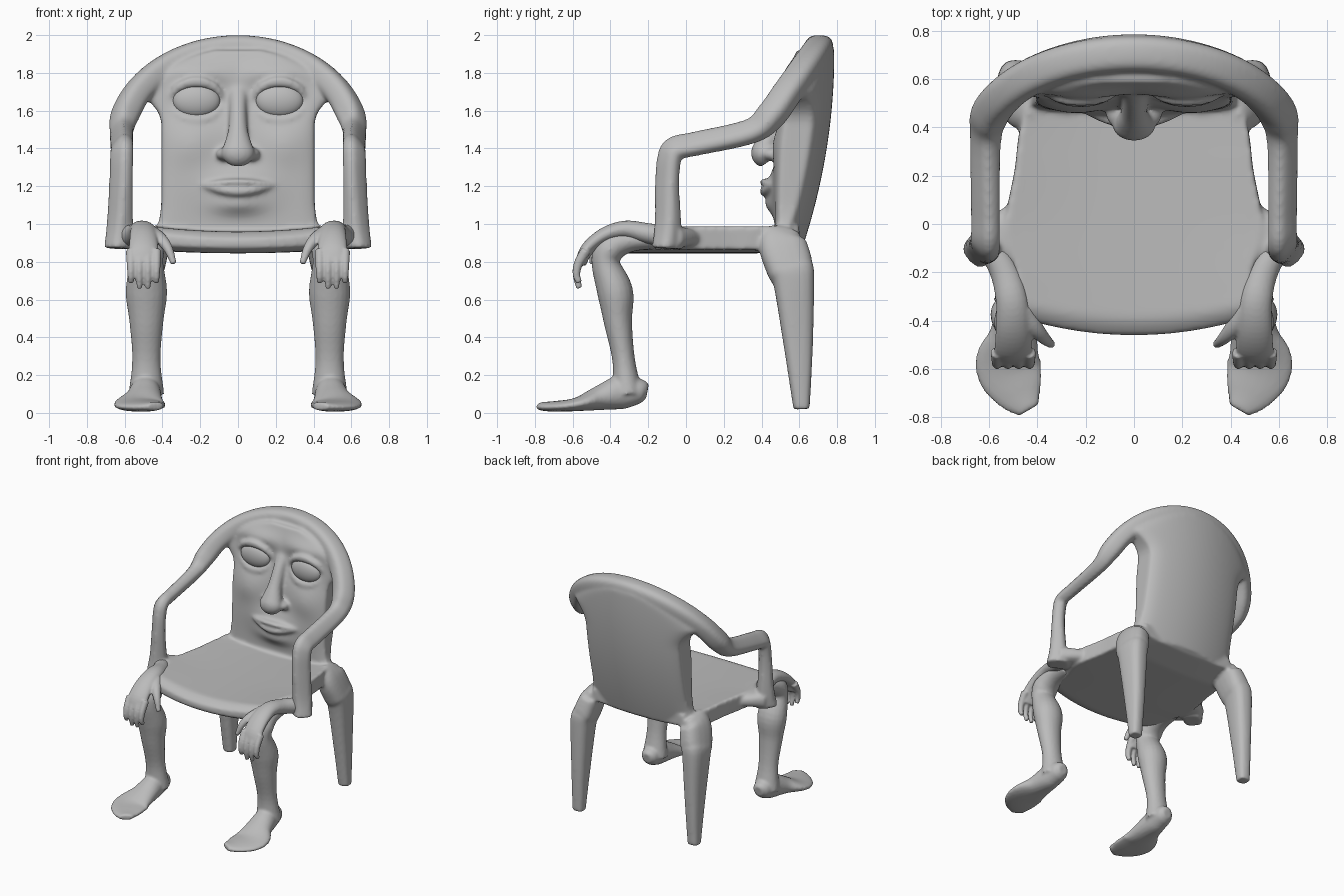
import bpy, bmesh, math
from math import sin, cos, pi
from mathutils import Vector, Matrix

if "Cube" in bpy.data.objects:
    bpy.data.objects.remove(bpy.data.objects["Cube"])

shade = (.5, .5, .5, 1)
grey = bpy.data.materials.new("soft_grey")
grey.use_nodes = True
grey.diffuse_color = shade
grey.node_tree.nodes["Principled BSDF"].inputs["Base Color"].default_value = shade


def bump(x, z, cx, cz, sx, sz):
    return math.exp(-((x - cx) / sx) ** 2 - ((z - cz) / sz) ** 2)


def taper(points, start, end):
    """Add evenly changing half width and half thickness to path points."""
    last = len(points) - 1
    return [(*point, *Vector(start).lerp(Vector(end), i / last)) for i, point in enumerate(points)]


def smooth_path(points, steps=5):
    """Catmull-Rom curve through the points, radii included."""
    p = [Vector(point) for point in points]
    p = [2 * p[0] - p[1]] + p + [2 * p[-1] - p[-2]]
    path = []
    for a, b, c, d in zip(p, p[1:], p[2:], p[3:]):
        for k in range(steps):
            t = k / steps
            path.append(b + (c - a) * t / 2 + (a - 2.5 * b + 2 * c - d / 2) * t ** 2
                        + (3 * b - a - 3 * c + d) * t ** 3 / 2)
    return path + [p[-2]]


def tube(bm, points, side=1, power=1, sides=20):
    """Smooth loft; each point is x, y, z, half width, half thickness."""
    path = smooth_path(points)
    centres = [Vector(q[:3]) for q in path]
    across, rings = None, []
    for i, (centre, q) in enumerate(zip(centres, path)):
        tangent = (centres[min(i + 1, len(path) - 1)] - centres[max(i - 1, 0)]).normalized()
        if across is None:
            across = Vector((0, 1, 0)) if abs(tangent.x) > .8 else Vector((1, 0, 0))
        across = (across - tangent * across.dot(tangent)).normalized()
        other = tangent.cross(across)
        ring = []
        for k in range(sides):
            angle = math.tau * k / sides
            c, s = (math.copysign(abs(v) ** power, v) for v in (cos(angle), sin(angle)))
            v = centre + across * c * q[3] + other * s * q[4]
            ring.append(bm.verts.new((v.x * side, v.y, v.z)))
        rings.append(ring)
    for lower, upper in zip(rings, rings[1:]):
        for k in range(sides):
            n = (k + 1) % sides
            bm.faces.new((lower[k], lower[n], upper[n], upper[k]))
    bm.faces.new(rings[0])
    bm.faces.new(rings[-1])


def ball(bm, centre, size):
    matrix = Matrix.Translation(centre) @ Matrix.Diagonal((*size, 1))
    bmesh.ops.create_uvsphere(bm, u_segments=32, v_segments=20, radius=1, matrix=matrix)


def slab(bm, rows, cols, shape):
    """Closed two-sided sheet; shape(u, v) gives the two surface points."""
    grid = [[[bm.verts.new(q) for q in shape(2 * i / cols - 1, j / rows)]
             for i in range(cols + 1)] for j in range(rows + 1)]
    for lower, upper in zip(grid, grid[1:]):
        for i in range(cols):
            for k in (0, 1):
                bm.faces.new((lower[i][k], lower[i + 1][k], upper[i + 1][k], upper[i][k]))
    edge = (grid[0][:-1] + [row[-1] for row in grid[:-1]]
            + grid[-1][:0:-1] + [row[0] for row in grid[:0:-1]])
    for a, b in zip(edge, edge[1:] + edge[:1]):
        bm.faces.new((a[0], b[0], b[1], a[1]))


def finish(bm, name, voxel=None, relax=4):
    """Make the object; with a voxel size its overlapping parts fuse into one skin."""
    bmesh.ops.recalc_face_normals(bm, faces=bm.faces)
    mesh = bpy.data.meshes.new(name)
    bm.to_mesh(mesh)
    bm.free()
    mesh.materials.append(grey)
    mesh.shade_smooth()
    part = bpy.data.objects.new(name, mesh)
    bpy.context.collection.objects.link(part)
    if voxel:
        fuse = part.modifiers.new("fuse", "REMESH")
        fuse.mode, fuse.voxel_size, fuse.use_smooth_shade = "VOXEL", voxel, True
        soften = part.modifiers.new("soften", "SMOOTH")
        soften.factor, soften.iterations = .5, relax


ARCH_BASE, ARCH_WIDTH, ARCH_HEIGHT = 1.45, .62, .48


def back_shape(u, v):
    """Backrest: straight sides opening into the arch, with a face on its front."""
    z = .9 + 1.02 * v
    arch = ARCH_WIDTH * math.sqrt(1 - max(0, (z - ARCH_BASE) / ARCH_HEIGHT) ** 2)
    blend = min(1, max(0, (z - 1.5) / .2)) ** 3
    x = u * (.405 + (arch - .405) * blend + .05 * bump(z, 0, .88, 0, .12, 1))
    rear = .785 - .16 * (1.9 - z) ** 2 - .45 * x * x
    front = .47 + .11 * (z - .9) ** 3
    front -= .035 * bump(abs(x), z, .2, 1.8, .17, .06)   # brows
    front += .035 * bump(abs(x), z, .2, 1.66, .15, .1)   # eye sockets
    front -= .025 * bump(abs(x), z, .24, 1.42, .12, .12)  # cheeks
    front -= .04 * bump(x, z, 0, 1.2, .2, .1)            # mouth
    front -= .035 * bump(x, z, 0, 1.1, .13, .05)         # chin
    # round the side edges of the panel
    rounding = .025 * abs(u) ** 12
    return (x, min(front + rounding, rear - .06), z), (x, rear - rounding, z)


def seat_shape(u, v):
    """Dished seat, widest at the posts, with a bowed and rounded front lip."""
    y = 1.06 * v - .46
    x = u * (.48 + .05 * bump(y, 0, 0, 0, .2, 1) - max(0, abs(y) - .3) ** 2)
    lip = max(0, 1 - 12 * v) ** 2
    top = .96 + .03 * u * u - .04 * lip
    low = .845 + .02 * u * u + .03 * lip + .2 * max(0, y - .4)
    y += .7 * x * x * max(0, -y)
    return (x, y, top), (x, y, low)


# Chair frame: seat, backrest, arm rails and back legs fused together
bm = bmesh.new()
slab(bm, 90, 80, back_shape)
slab(bm, 50, 50, seat_shape)
for side in (1, -1):
    # Arched top rail running down into the arm and its post
    rail = []
    for k in range(-1, 6):
        angle = pi * k / 12
        rail.append((ARCH_WIDTH * sin(angle), .36 + .345 * cos(angle),
                     ARCH_BASE + ARCH_HEIGHT * cos(angle), .075, .07))
    for y, z, thick in ((.34, 1.49, .052), (.05, 1.425, .045), (-.06, 1.4, .045), (-.09, 1.34, .046),
                        (-.1, 1.2, .047), (-.095, 1, .06), (-.1, .87, .078)):
        rail.append((.615 + .025 * max(0, 1.4 - z), y, z, .068, thick))
    tube(bm, rail, side, .7)
    # Web from post foot to seat edge
    tube(bm, taper([(.65, -.09, .93), (.54, -.06, .93), (.4, -.03, .92)], (.07, .06), (.16, .05)), side, .75)
    # Back leg, growing out of the seat corner
    tube(bm, [(x, y, z, wide, deep) for x, y, z, wide, deep in
              ((.41, .52, .97, .04, .08), (.44, .51, .9, .075, .125), (.475, .55, .77, .085, .125),
               (.49, .57, .7, .08, .11), (.495, .595, .35, .06, .077), (.5, .612, .02, .045, .043))], side, .75)
    # Nostril and eyelids
    ball(bm, (.07 * side, .455, 1.37), (.047, .05, .035))
    for lid in (1, -1):
        arc = [(cos(pi * k / 8), sin(pi * k / 8)) for k in range(9)]
        tube(bm, [(.22 + .135 * c, .545 - .035 * s, 1.65 + .1 * lid * s, .01 + .02 * s, .01 + .01 * s)
                  for c, s in arc], side)
# Nose
tube(bm, [(0, y, z, wide, deep) for y, z, wide, deep in
          ((.56, 1.72, .05, .03), (.515, 1.62, .045, .042), (.46, 1.5, .052, .05),
           (.425, 1.42, .075, .06), (.41, 1.37, .09, .066), (.435, 1.33, .06, .05))])
# Upper and lower lip
for rise, size in ((.015, .008), (-.036, .018)):
    tube(bm, [(t / 20, .475 - .05 * cos(pi * t / 8), 1.208 + rise * cos(pi * t / 8),
               .02 + .015 * cos(pi * t / 8), .01 + size * cos(pi * t / 8)) for t in range(-4, 5)])
finish(bm, "chair_frame", .011, 8)

for side, label in ((1, "left"), (-1, "right")):
    # Eyeball
    bm = bmesh.new()
    ball(bm, (.22 * side, .535, 1.653), (.125, .05, .088))
    finish(bm, label + "_eye")

    # Front leg: thigh and calf, then foot
    bm = bmesh.new()
    tube(bm, [(.485, y, z, r + .015, r) for y, z, r in
              ((-.15, .92, .05), (-.3, .91, .06), (-.4, .87, .08), (-.425, .79, .075), (-.375, .64, .095),
               (-.36, .48, .075), (-.33, .28, .06), (-.31, .1, .08))], side)
    tube(bm, [(.485, -.205, .11, .035, .04), (.485, -.24, .115, .065, .065), (.49, -.34, .11, .08, .09),
              (.5, -.46, .078, .1, .065), (.52, -.58, .045, .14, .036), (.48, -.69, .035, .11, .028),
              (.435, -.77, .035, .05, .022)], side)
    finish(bm, label + "_front_leg", .01)

    # Hand resting over the knee, with four fingers and a thumb
    bm = bmesh.new()
    tube(bm, taper([(.6, -.08, .93), (.535, -.2, .95), (.505, -.32, .97), (.5, -.43, .94), (.5, -.52, .87),
                    (.5, -.56, .79)], (.055, .06), (.085, .03)), side)
    for k in range(4):
        x, tip = .432 + .045 * k, .66 + .03 * (k in (0, 3))
        tube(bm, taper([(x, -.53, .86), (x, -.57, .79), (x, -.58, .73), (x, -.565, tip)],
                       (.027, .028), (.014, .016)), side)
    tube(bm, taper([(.46, -.36, .95), (.41, -.43, .92), (.37, -.475, .87), (.34, -.5, .79)],
                   (.045, .04), (.016, .016)), side)
    finish(bm, label + "_hand", .0075)
